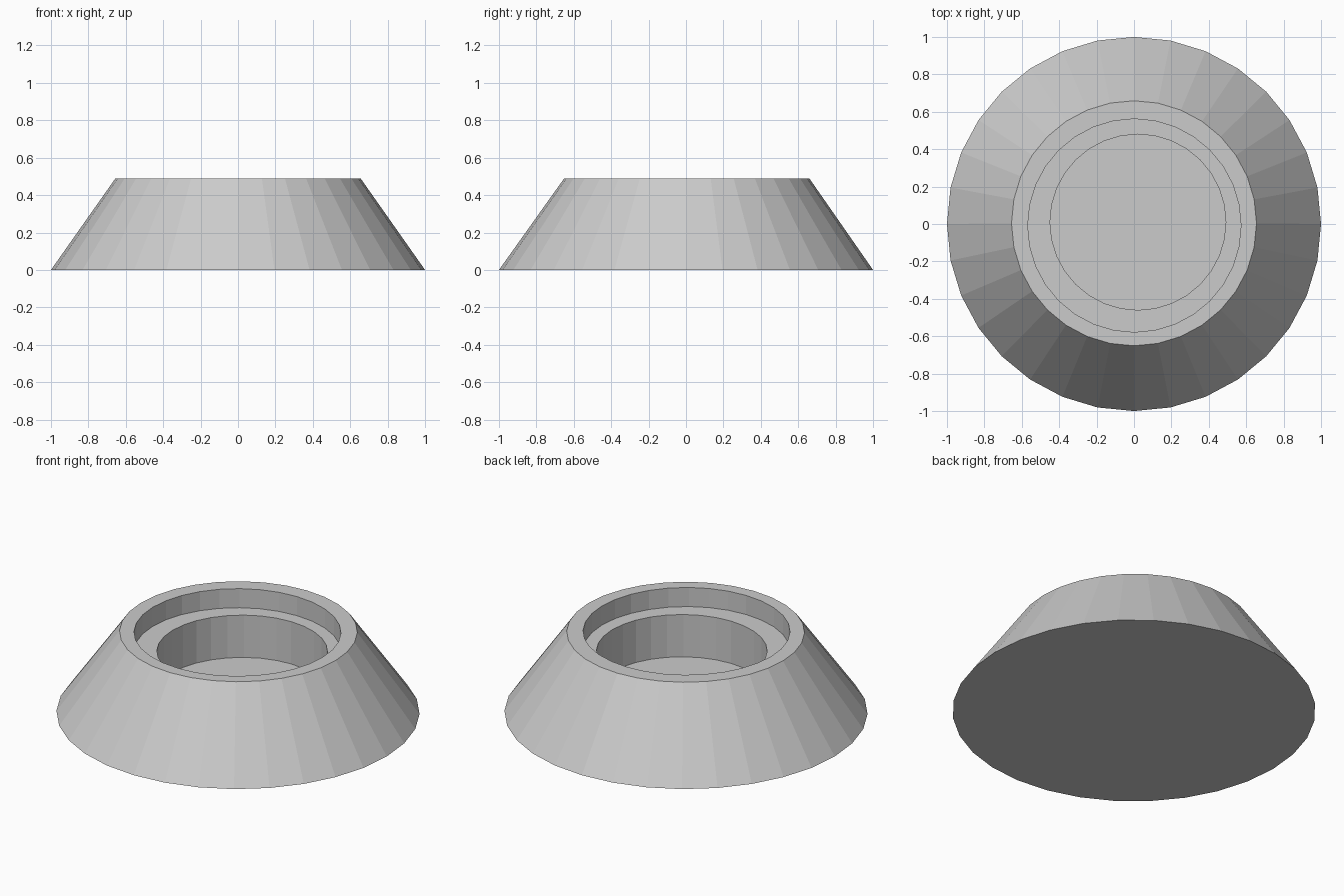
import bpy, bmesh
from math import cos, sin, tau

if "Cube" in bpy.data.objects:
    bpy.data.objects.remove(bpy.data.objects["Cube"])

SIDES = 32

# Rings from the base, over the rim, down two stepped recesses: radius, z, centre x, centre y
RINGS = [
    (1.0, 0.0, 0.0, 0.0),          # base edge
    (0.655, 0.49, 0.0, 0.004),     # outer rim
    (0.57, 0.49, 0.002, -0.008),   # inner rim
    (0.57, 0.374, 0.002, -0.008),  # ledge outer edge
    (0.47, 0.374, 0.021, 0.01),    # ledge inner edge
    (0.47, 0.117, 0.021, 0.01),    # floor of the well
]


def add_ring(bm, radius, z, cx, cy):
    return [bm.verts.new((cx + radius * cos(tau * i / SIDES),
                          cy + radius * sin(tau * i / SIDES), z))
            for i in range(SIDES)]


# Tapered base with a stepped recess
bm = bmesh.new()
rings = [add_ring(bm, *r) for r in RINGS]
for low, high in zip(rings, rings[1:]):
    for i in range(SIDES):
        j = (i + 1) % SIDES
        bm.faces.new((low[i], low[j], high[j], high[i]))
bm.faces.new(rings[0][::-1])   # underside
bm.faces.new(rings[-1])        # well floor
bmesh.ops.recalc_face_normals(bm, faces=bm.faces)

mesh = bpy.data.meshes.new("tapered_base")
bm.to_mesh(mesh)
bm.free()
bpy.context.collection.objects.link(bpy.data.objects.new("tapered_base", mesh))
